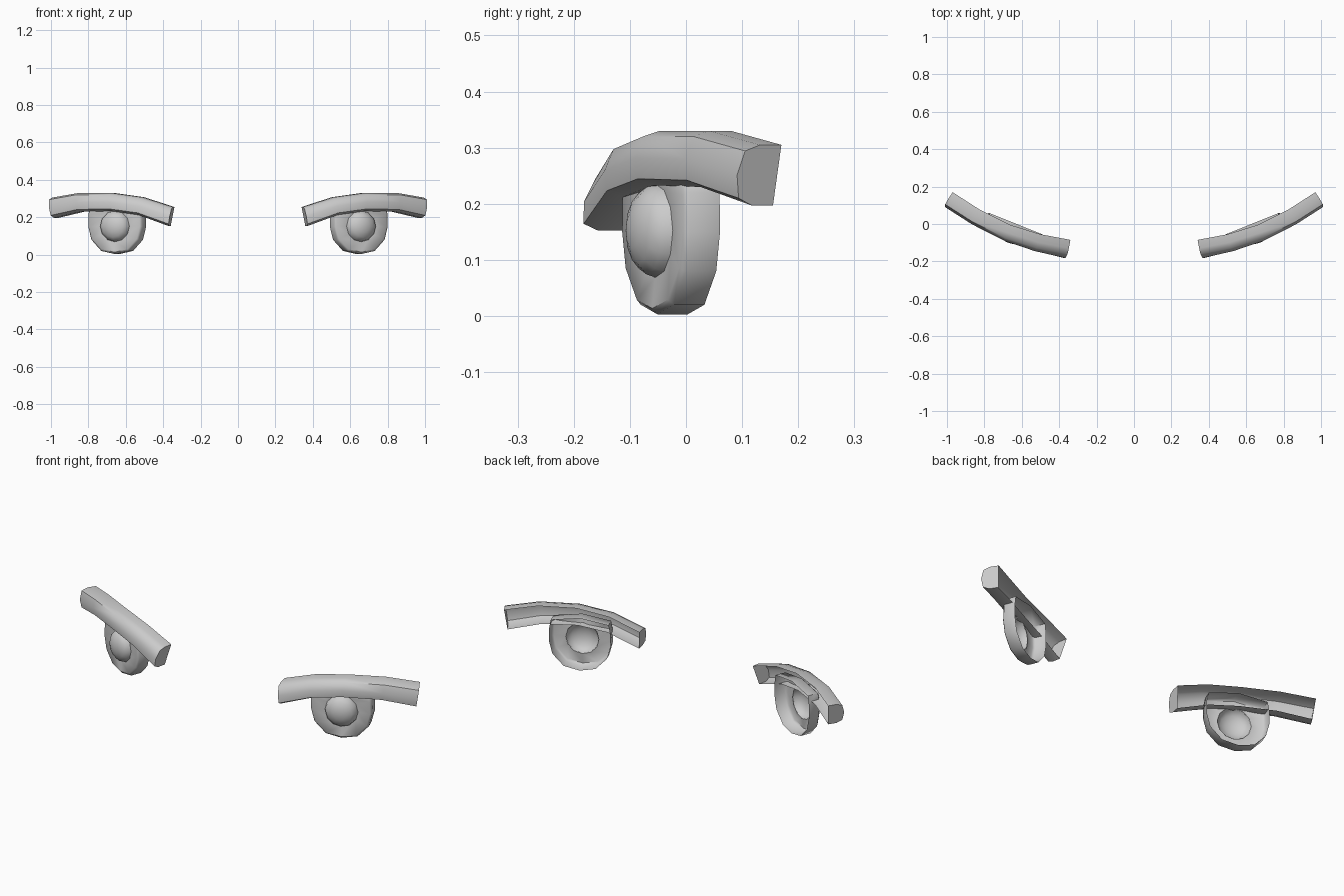
import bpy, bmesh, math
from mathutils import Vector

cube = bpy.data.objects.get("Cube")
if cube:
    bpy.data.objects.remove(cube)

grey = bpy.data.materials.new("plain grey")
grey.use_nodes = True
colour = (0.6, 0.6, 0.6, 1)
grey.diffuse_color = colour
grey.node_tree.nodes["Principled BSDF"].inputs["Base Color"].default_value = colour


def loft(name, rings, closed=False, cap_ends=False, tip=None, sharp=50):
    """Skin a list of point rings, mirrored to the other side."""
    bm = bmesh.new()
    rows = [[bm.verts.new(p) for p in ring] for ring in rings]
    count = len(rows[0])
    for a, b in zip(rows, rows[1:]):
        for i in range(count if closed else count - 1):
            j = (i + 1) % count
            bm.faces.new((a[i], a[j], b[j], b[i]))
    if cap_ends:
        bm.faces.new(rows[0])
        bm.faces.new(rows[-1])
    if tip is not None:
        end = bm.verts.new(tip)
        for i in range(count):
            bm.faces.new((rows[-1][i], rows[-1][(i + 1) % count], end))
    bmesh.ops.recalc_face_normals(bm, faces=bm.faces)
    # open shells: make the outer side face forward
    if sum((f.normal.y * f.calc_area() for f in bm.faces)) > 0:
        bmesh.ops.reverse_faces(bm, faces=bm.faces)
    mesh = bpy.data.meshes.new(name)
    bm.to_mesh(mesh)
    bm.free()
    mesh.materials.append(grey)
    obj = bpy.data.objects.new(name, mesh)
    bpy.context.collection.objects.link(obj)
    bpy.ops.object.select_all(action='DESELECT')
    obj.select_set(True)
    bpy.context.view_layer.objects.active = obj
    bpy.ops.object.shade_smooth_by_angle(angle=math.radians(sharp))
    obj.modifiers.new("Mirror", 'MIRROR').use_clip = False
    return obj


# Brow: a curved channel, open at the back, with closed ends
top_edge = [Vector(p) for p in ((.34, -.085, .255), (.50, -.055, .307), (.66, -.005, .33),
                                (.83, .08, .33), (.97, .17, .305))]
low_edge = [Vector(p) for p in ((.36, -.112, .152), (.52, -.07, .212), (.66, -.018, .233),
                                (.82, .065, .23), (.96, .155, .197))]
section = ((0, 0), (0, .045), (.1, .075), (.5, .085), (.88, .075), (1, .045), (1, 0))
rings = []
for i, (top, low) in enumerate(zip(top_edge, low_edge)):
    along = top_edge[min(i + 1, 4)] - top_edge[max(i - 1, 0)]
    front = Vector((along.y, -along.x, 0)).normalized()
    rings.append([top.lerp(low, h) + front * d for h, d in section])
loft("brow", rings, cap_ends=True)

# Eye frame: turned outward
origin = Vector((.635, .003, 0))
side = Vector((.928, .372, 0))
front = Vector((.372, -.928, 0))


def place(s, z, depth):
    return origin + side * s + front * depth + Vector((0, 0, z))


# Eye socket: a rounded cup, open at the back, with a round opening
half = [(0, .003), (.08, .02), (.137, .08), (.155, .15), (.153, .22), (.145, .262), (0, .285)]
outline = half + [(-s, z) for s, z in half[-2:0:-1]]
mid = .152


def circle(r, depth):
    turns = [math.radians(30 * k - 90) for k in range(12)]
    return [place(r * math.cos(t), mid + r * math.sin(t), depth) for t in turns]


def rim(scale, depth):
    return [place(s * scale, mid + (z - mid) * scale, depth) for s, z in outline]


loft("eye_socket", [rim(1, 0), rim(1, .058), rim(.93, .068), circle(.083, .062)], closed=True)

# Pupil: a shallow dome over the opening
dome = [circle(.084 * math.cos(t), .06 + .05 * math.sin(t))
        for t in (math.radians(a) for a in (0, 22, 45, 68))]
loft("pupil", dome, closed=True, tip=place(0, mid, .11))
